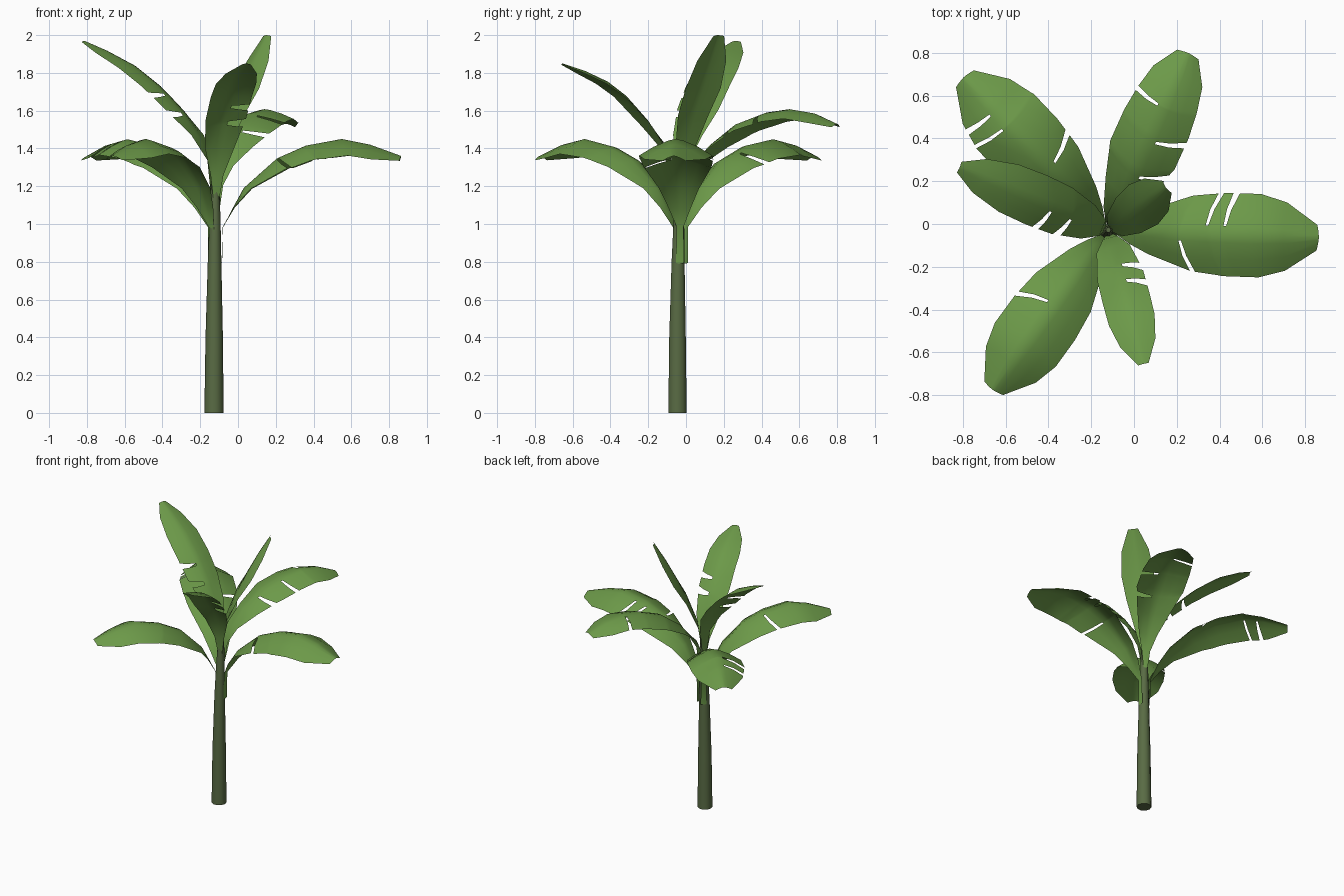
import bpy, bmesh, math
from mathutils import Vector

if "Cube" in bpy.data.objects:
    bpy.data.objects.remove(bpy.data.objects["Cube"])

AXIS = Vector((-0.12, -0.03, 0))
COLS = (-1, -0.6, -0.2, 0, 0.2, 0.6, 1)


def material(name, rgb):
    m = bpy.data.materials.new(name)
    m.diffuse_color = (*rgb, 1)
    m.use_nodes = True
    m.node_tree.nodes["Principled BSDF"].inputs["Base Color"].default_value = m.diffuse_color
    return m


LEAF = material("leaf_green", (0.150, 0.320, 0.066))
STEM = material("stem_olive", (0.100, 0.148, 0.058))


def finish(bm, name, mat):
    bmesh.ops.recalc_face_normals(bm, faces=bm.faces)
    me = bpy.data.meshes.new(name)
    bm.to_mesh(me)
    bm.free()
    me.materials.append(mat)
    ob = bpy.data.objects.new(name, me)
    bpy.context.collection.objects.link(ob)
    for p in me.polygons:
        p.use_smooth = True
    return ob


def leaf(name, azimuth, profile, droop, cuts=(), length=1.0, width=1.0):
    """profile: (radius, height, half width) along the midrib.
    cuts: (radius, side) tears in the blade, side +1 is left of the leaf direction."""
    a = math.radians(azimuth)
    out = Vector((math.cos(a), math.sin(a), 0))
    side = Vector((-math.sin(a), math.cos(a), 0))
    prof = [(r * length, z, w * width) for r, z, w in profile]

    def at(r):
        for p, q in zip(prof, prof[1:]):
            if r <= q[0] or q is prof[-1]:
                t = (r - p[0]) / (q[0] - p[0])
                return [p[i] + (q[i] - p[i]) * t for i in range(3)]

    # stations along the leaf; every tear adds a close pair
    torn = [c[0] for c in cuts]
    stations = [(p[0], 0, 0) for p in prof if all(abs(p[0] - c) > 0.022 for c in torn)]
    for r, s in cuts:
        stations += [(r, -0.015, s), (r, 0.015, s)]
    stations.sort()
    bm = bmesh.new()
    rows = []
    for r0, d, s in stations:
        row = []
        for u in COLS:
            r, z, w = at(r0 + d * (0.25 + 0.75 * abs(u)))
            lo, hi = at(max(r - 0.04, prof[0][0])), at(min(r + 0.04, prof[-1][0]))
            tan = (out * (hi[0] - lo[0]) + Vector((0, 0, hi[1] - lo[1]))).normalized()
            up = tan.cross(side)
            # the sheath hugs the trunk, the blade arches outward
            k = droop * min(1, (r - 0.06) / 0.12)
            sweep = 0 if r0 >= prof[-1][0] - 1e-6 else 0.2
            row.append(bm.verts.new(AXIS + out * r + Vector((0, 0, z)) + side * (u * w)
                                    - up * (k * w * abs(u) ** 1.5) + tan * (sweep * w * u * u)))
        rows.append(row)
    for i in range(len(rows) - 1):
        gap = stations[i][2] if stations[i][1] < 0 else 0
        for j in range(len(COLS) - 1):
            if gap * (COLS[j] + COLS[j + 1]) > 0.3:
                continue
            bm.faces.new((rows[i][j], rows[i][j + 1], rows[i + 1][j + 1], rows[i + 1][j]))
    # normals of every leaf face up and inward
    ob = finish(bm, name, LEAF)
    return ob


# trunk: tapered, slightly leaning tube (height, radius, x, y)
rings = [(0, .051, -.127, -.045), (.4, .046, -.126, -.045), (.8, .036, -.124, -.042),
         (1.0, .030, -.122, -.038), (1.2, .022, -.12, -.032), (1.42, .012, -.12, -.028)]
bm = bmesh.new()
loops = [[bm.verts.new((x + r * math.cos(k * math.tau / 10), y + r * math.sin(k * math.tau / 10), z))
          for k in range(10)] for z, r, x, y in rings]
for lo, hi in zip(loops, loops[1:]):
    for k in range(10):
        bm.faces.new((lo[k], lo[(k + 1) % 10], hi[(k + 1) % 10], hi[k]))
bm.faces.new(loops[0][::-1])
bm.faces.new(loops[-1])
trunk = finish(bm, "trunk", STEM)
bpy.context.view_layer.objects.active = trunk
trunk.select_set(True)
bpy.ops.object.shade_smooth_by_angle(angle=math.radians(40))

# low arching leaves share one profile
low = [(.036, .79, .022), (.040, .98, .018), (.09, 1.08, .06), (.15, 1.19, .105), (.31, 1.34, .175),
       (.48, 1.415, .195), (.67, 1.45, .195), (.82, 1.42, .16), (.985, 1.36, .06)]
leaf("low_leaf_right", -2, low, 0.45, [(.33, -1), (.455, 1), (.54, 1)])
leaf("low_leaf_front", 234, low, 0.45, [(.43, -1)], .935, .9)
leaf("low_leaf_back", 133.4, low, 0.45, [(.40, -1), (.68, 1), (.77, 1)], 1.0, .95)

# middle leaf, arching to the back
mid = [(.025, 1.08, .015), (.035, 1.2, .03), (.08, 1.3, .065), (.18, 1.42, .115), (.33, 1.53, .165),
       (.5, 1.59, .165), (.65, 1.61, .15), (.78, 1.585, .125), (.91, 1.53, .055)]
leaf("middle_leaf_back", 65.7, mid, 0.35, [(.28, -1), (.46, -1), (.63, 1)])

# steep upper leaves
steep_front = [(.02, 1.12, .015), (.035, 1.25, .035), (.08, 1.39, .08), (.18, 1.55, .11),
               (.3, 1.68, .112), (.4, 1.755, .11), (.52, 1.81, .085), (.645, 1.85, .025)]
leaf("upper_leaf_front", -75.3, steep_front, 0.25, [(.17, 1), (.245, 1)])
steep_left = [(.02, 1.15, .015), (.03, 1.33, .04), (.09, 1.46, .085), (.2, 1.61, .12),
              (.33, 1.735, .125), (.47, 1.84, .12), (.63, 1.92, .085), (.755, 1.97, .027)]
leaf("upper_leaf_left", 157, steep_left, 0.25, [(.18, 1), (.28, 1)])

# young upright leaf at the centre
young = [(.01, 1.2, .015), (.035, 1.37, .06), (.10, 1.56, .1), (.17, 1.71, .115),
         (.25, 1.86, .095), (.335, 2.0, .035)]
leaf("young_leaf", 36.5, young, 0.25)
